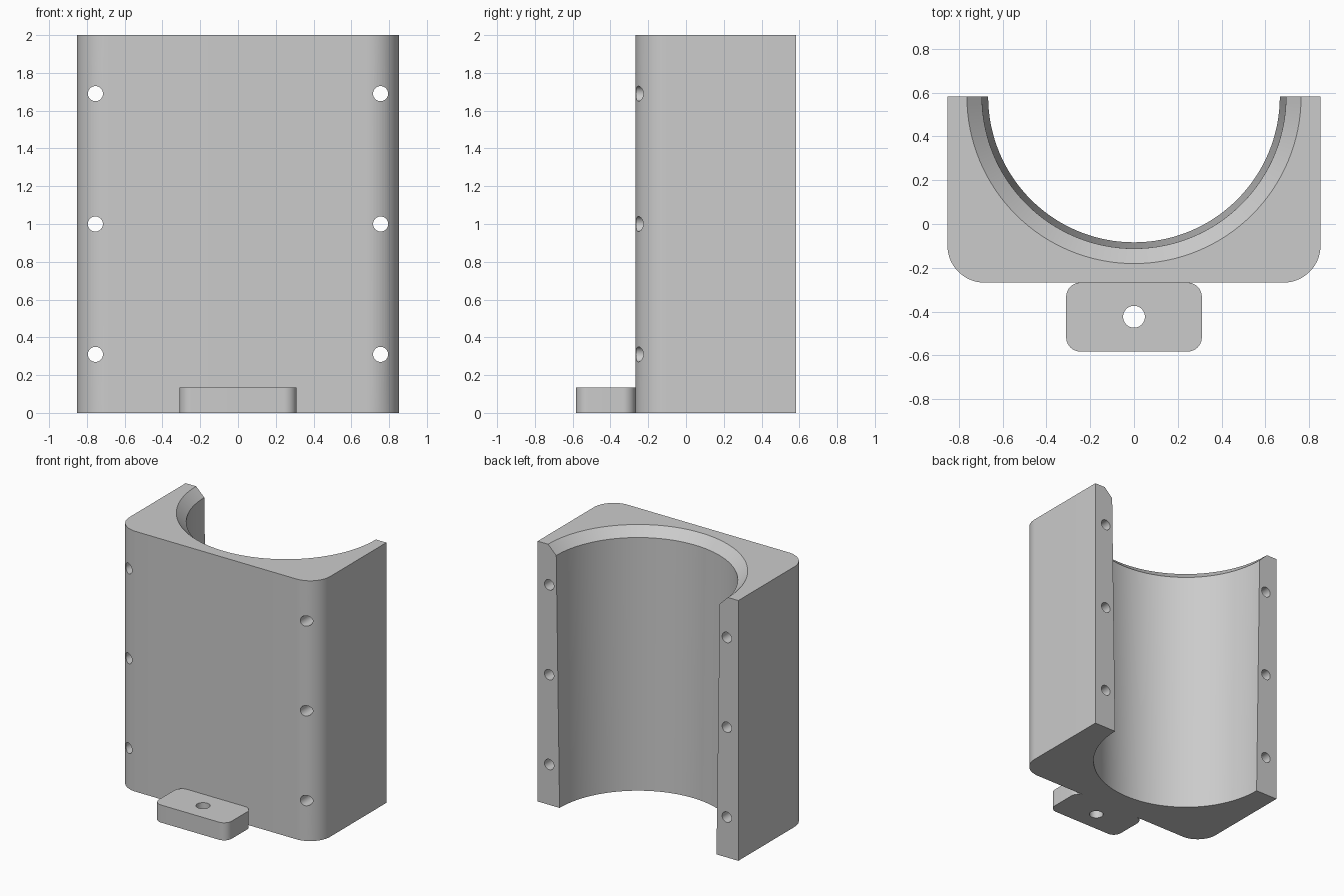
import bpy, bmesh, math
from mathutils import Matrix

cube = bpy.data.objects.get("Cube")
if cube:
    bpy.data.objects.remove(cube, do_unlink=True)

HALF, FRONT, BACK, HEIGHT = 0.853, -0.268, 0.583, 2.0

grey = bpy.data.materials.new("plain_grey")
grey.use_nodes = True
colour = (0.6, 0.6, 0.6, 1)
grey.diffuse_color = colour
grey.node_tree.nodes["Principled BSDF"].inputs["Base Color"].default_value = colour


def to_object(name, bm):
    bmesh.ops.recalc_face_normals(bm, faces=bm.faces)
    mesh = bpy.data.meshes.new(name)
    bm.to_mesh(mesh)
    bm.free()
    mesh.materials.append(grey)
    obj = bpy.data.objects.new(name, mesh)
    bpy.context.collection.objects.link(obj)
    return obj


def rounded_plate(name, corners, height):
    """Extrude an outline of (x, y, corner radius, start angle) corners."""
    bm = bmesh.new()
    outline = []
    for x, y, r, start in corners:
        steps = 16 if r else 0
        mid = math.radians(start + 45)
        cx = x - r * math.copysign(1, math.cos(mid))
        cy = y - r * math.copysign(1, math.sin(mid))
        for i in range(steps + 1):
            a = math.radians(start + 90 * i / max(steps, 1))
            outline.append(bm.verts.new((cx + r * math.cos(a), cy + r * math.sin(a), 0)))
    face = bm.faces.new(outline)
    top = bmesh.ops.extrude_face_region(bm, geom=[face])["geom"]
    bmesh.ops.translate(bm, vec=(0, 0, height),
                        verts=[v for v in top if isinstance(v, bmesh.types.BMVert)])
    return to_object(name, bm)


def drill(name, location, radius, axis):
    bm = bmesh.new()
    turn = Matrix.Rotation(math.pi / 2, 4, "X") if axis == "Y" else Matrix()
    bmesh.ops.create_cone(bm, cap_ends=True, segments=32, radius1=radius, radius2=radius,
                          depth=3, matrix=Matrix.Translation(location) @ turn)
    return to_object(name, bm)


def lathe(name, profile, centre_y, segments=128):
    """Closed solid turned about a vertical axis from (radius, z) points."""
    bm = bmesh.new()
    rings = []
    for r, z in profile:
        angles = [2 * math.pi * i / segments for i in range(segments)]
        rings.append([bm.verts.new((r * math.cos(a), centre_y + r * math.sin(a), z))
                      for a in angles])
    for low, high in zip(rings, rings[1:]):
        for i in range(segments):
            j = (i + 1) % segments
            bm.faces.new((low[i], low[j], high[j], high[i]))
    bm.faces.new(rings[0])
    bm.faces.new(rings[-1])
    return to_object(name, bm)


def cut(obj, cutters):
    bpy.context.view_layer.objects.active = obj
    for cutter in cutters:
        mod = obj.modifiers.new("cut", "BOOLEAN")
        mod.operation, mod.solver, mod.object = "DIFFERENCE", "EXACT", cutter
        bpy.ops.object.modifier_apply(modifier=mod.name)
        bpy.data.objects.remove(cutter, do_unlink=True)
    bpy.ops.object.select_all(action="DESELECT")
    obj.select_set(True)
    bpy.ops.object.shade_smooth_by_angle(angle=math.radians(30))


# Half-shell block with rounded front corners
block = rounded_plate("half_shell_block", [
    (HALF, BACK, 0, 0), (-HALF, BACK, 0, 90),
    (-HALF, FRONT, 0.17, 180), (HALF, FRONT, 0.17, 270)], HEIGHT)

# Tapered bore with a chamfered mouth, and the bolt holes on both sides
bore = lathe("bore_cutter", [(0.666, -0.05), (0.695, 1.932), (0.764, 2.0), (0.814, 2.05)], BACK)
bolts = [drill("bolt_cutter", (side * 0.755, 0, z), 0.04, "Y")
         for side in (-1, 1) for z in (0.31, 1.0, 1.69)]
cut(block, [bore] + bolts)

# Foot tab with its screw hole
X, R = 0.31, 0.065
tab = rounded_plate("foot_tab", [
    (X, FRONT, R, 0), (-X, FRONT, R, 90),
    (-X, -0.583, R, 180), (X, -0.583, R, 270)], 0.135)
cut(tab, [drill("screw_cutter", (0, -0.424, 0), 0.05, "Z")])
